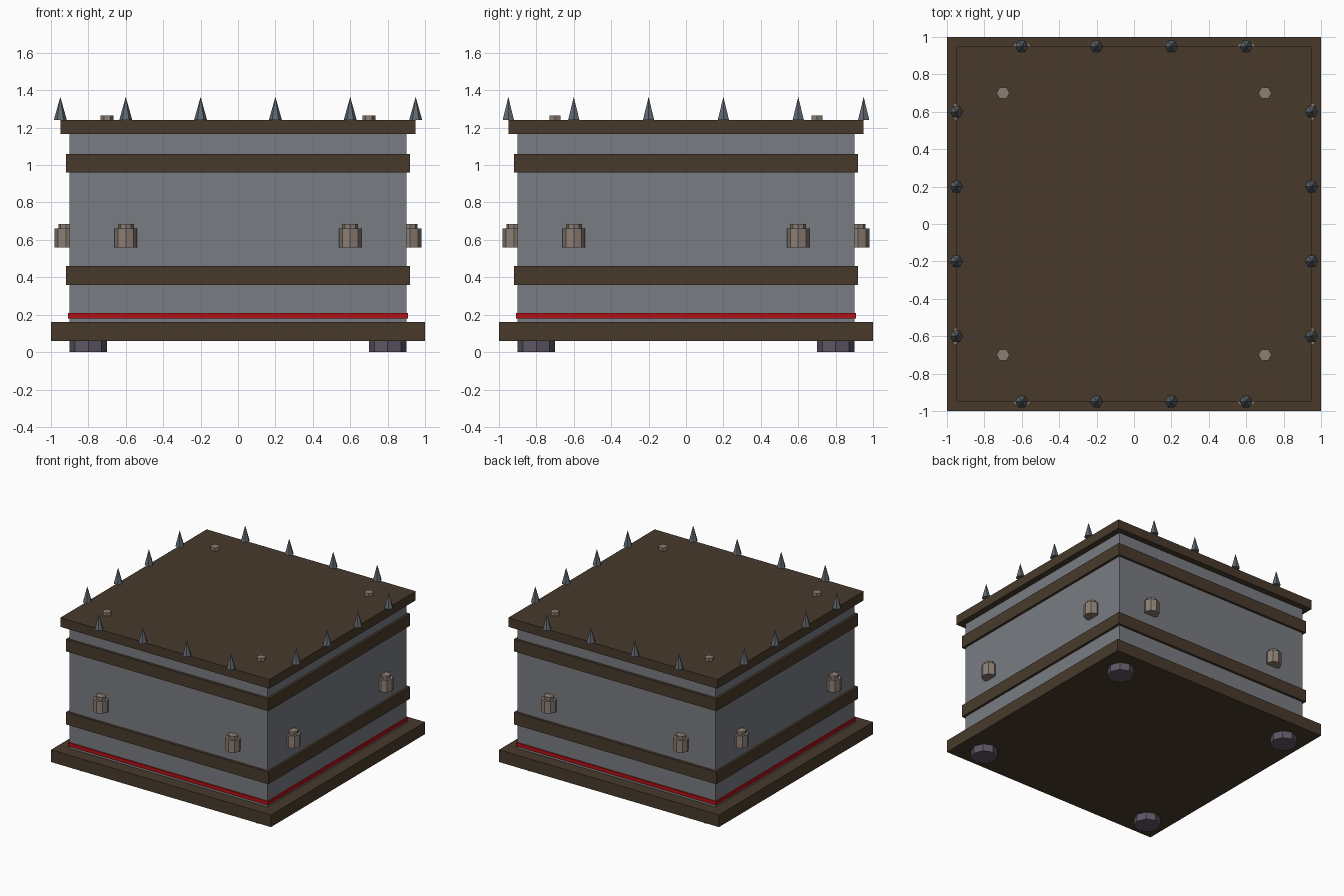
import bpy
import math

if "Cube" in bpy.data.objects:
    bpy.data.objects.remove(bpy.data.objects["Cube"])


def mat(name, r, g, b):
    m = bpy.data.materials.new(name)
    m.diffuse_color = (r, g, b, 1)
    m.use_nodes = True
    m.node_tree.nodes["Principled BSDF"].inputs["Base Color"].default_value = m.diffuse_color
    return m


BROWN = mat("dark brown", 0.065, 0.042, 0.025)
GREY = mat("steel grey", 0.19, 0.20, 0.22)
RED = mat("red", 0.46, 0.005, 0.007)
TAN = mat("warm grey", 0.26, 0.21, 0.175)
SPIKE = mat("dark steel", 0.12, 0.14, 0.16)
FOOT = mat("purple grey", 0.11, 0.095, 0.13)


def slab(name, half, z0, z1, material):
    """Square slab centred on the z axis."""
    bpy.ops.mesh.primitive_cube_add(size=1, location=(0, 0, (z0 + z1) / 2))
    ob = bpy.context.object
    ob.name = name
    ob.scale = (2 * half, 2 * half, z1 - z0)
    bpy.ops.object.transform_apply(location=False, rotation=False, scale=True)
    ob.data.materials.append(material)


def prism(name, x, y, z0, z1, r, sides, material, top_r=None):
    """Upright prism or cone with a corner pointing along x."""
    bpy.ops.mesh.primitive_cone_add(
        vertices=sides, radius1=r, radius2=r if top_r is None else top_r,
        depth=z1 - z0, location=(x, y, (z0 + z1) / 2),
        rotation=(0, 0, math.pi / 2))
    ob = bpy.context.object
    ob.name = name
    ob.data.materials.append(material)


# Stacked box: base, walls, trim and lid
slab("base", 1.0, 0.06, 0.16, BROWN)
slab("walls", 0.9, 0.16, 1.165, GREY)
slab("red_stripe", 0.91, 0.18, 0.21, RED)
slab("lower_band", 0.92, 0.36, 0.46, BROWN)
slab("upper_band", 0.92, 0.96, 1.06, BROWN)
slab("lid", 0.95, 1.165, 1.24, BROWN)

# Feet and lid bolts in the four corners
for sx in (-1, 1):
    for sy in (-1, 1):
        prism("foot", 0.8 * sx, 0.8 * sy, 0, 0.06, 0.1, 8, FOOT)
        prism("lid_bolt", 0.7 * sx, 0.7 * sy, 1.24, 1.265, 0.035, 6, TAN)

# Wall studs with caps, and spikes along the lid edge, on each of four sides
for s in (-1, 1):
    for swap in (False, True):
        for t in (-0.6, 0.6):
            x, y = (0.92 * s, t) if swap else (t, 0.92 * s)
            prism("wall_stud", x, y, 0.56, 0.66, 0.06, 8, TAN)
            prism("stud_cap", x, y, 0.66, 0.685, 0.04, 8, TAN)
        for t in (-0.6, -0.2, 0.2, 0.6):
            x, y = (0.95 * s, t) if swap else (t, 0.95 * s)
            prism("spike", x, y, 1.24, 1.365, 0.035, 6, SPIKE, 0)
